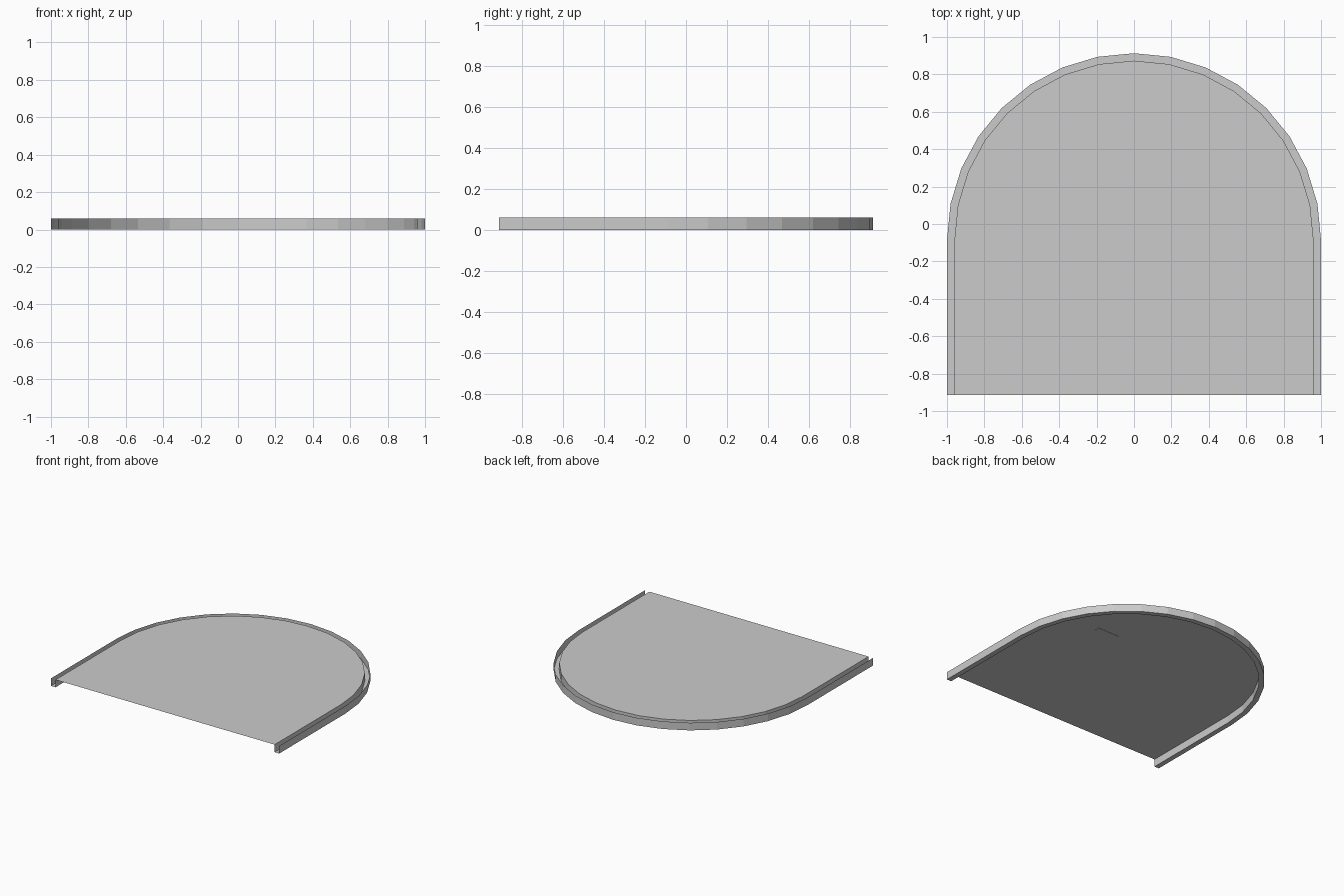
import bpy, bmesh
from math import cos, sin, pi

cube = bpy.data.objects.get("Cube")
if cube:
    bpy.data.objects.remove(cube, do_unlink=True)

HEIGHT, FRONT, CENTRE = 0.06, -0.913, -0.087
SEGMENTS = 16

grey = bpy.data.materials.new("light_grey")
grey.use_nodes = True
colour = (0.6, 0.6, 0.6, 1)
grey.diffuse_color = colour
grey.node_tree.nodes["Principled BSDF"].inputs["Base Color"].default_value = colour


def arch(radius, z, base=FRONT):
    """Arch outline from the right foot, over the top, to the left foot."""
    arc = [(radius * cos(pi * i / SEGMENTS), CENTRE + radius * sin(pi * i / SEGMENTS), z)
           for i in range(SEGMENTS + 1)]
    return [(radius, base, z)] + arc + [(-radius, base, z)]


def finish(name, bm):
    mesh = bpy.data.meshes.new(name)
    bm.to_mesh(mesh)
    bm.free()
    mesh.materials.append(grey)
    obj = bpy.data.objects.new(name, mesh)
    bpy.context.collection.objects.link(obj)
    return obj


def sheet(name, outline):
    bm = bmesh.new()
    bm.faces.new([bm.verts.new(p) for p in outline])
    return finish(name, bm)


# Open channel around the arch: inner wall, floor, outer wall
bm = bmesh.new()
profile = [(0.96, HEIGHT), (0.96, 0), (1, 0), (1, HEIGHT)]
rows = [[bm.verts.new(p) for p in arch(r, z)] for r, z in profile]
for a, b in zip(rows, rows[1:]):
    for i in range(len(a) - 1):
        bm.faces.new((a[i], b[i], b[i + 1], a[i + 1]))
finish("rim_channel", bm)

# Flat top panel
sheet("top_panel", arch(0.96, HEIGHT))

# Concentric inner pane just under the panel
sheet("inner_pane", arch(0.71, HEIGHT - 0.0004))

# Small rectangular plate on the underside
bm = bmesh.new()
bmesh.ops.create_cube(bm, size=1)
bmesh.ops.scale(bm, vec=(0.19, 0.05, 0.002), verts=bm.verts)
bmesh.ops.translate(bm, vec=(0.475, 0.26, HEIGHT - 0.0016), verts=bm.verts)
finish("small_plate", bm)
